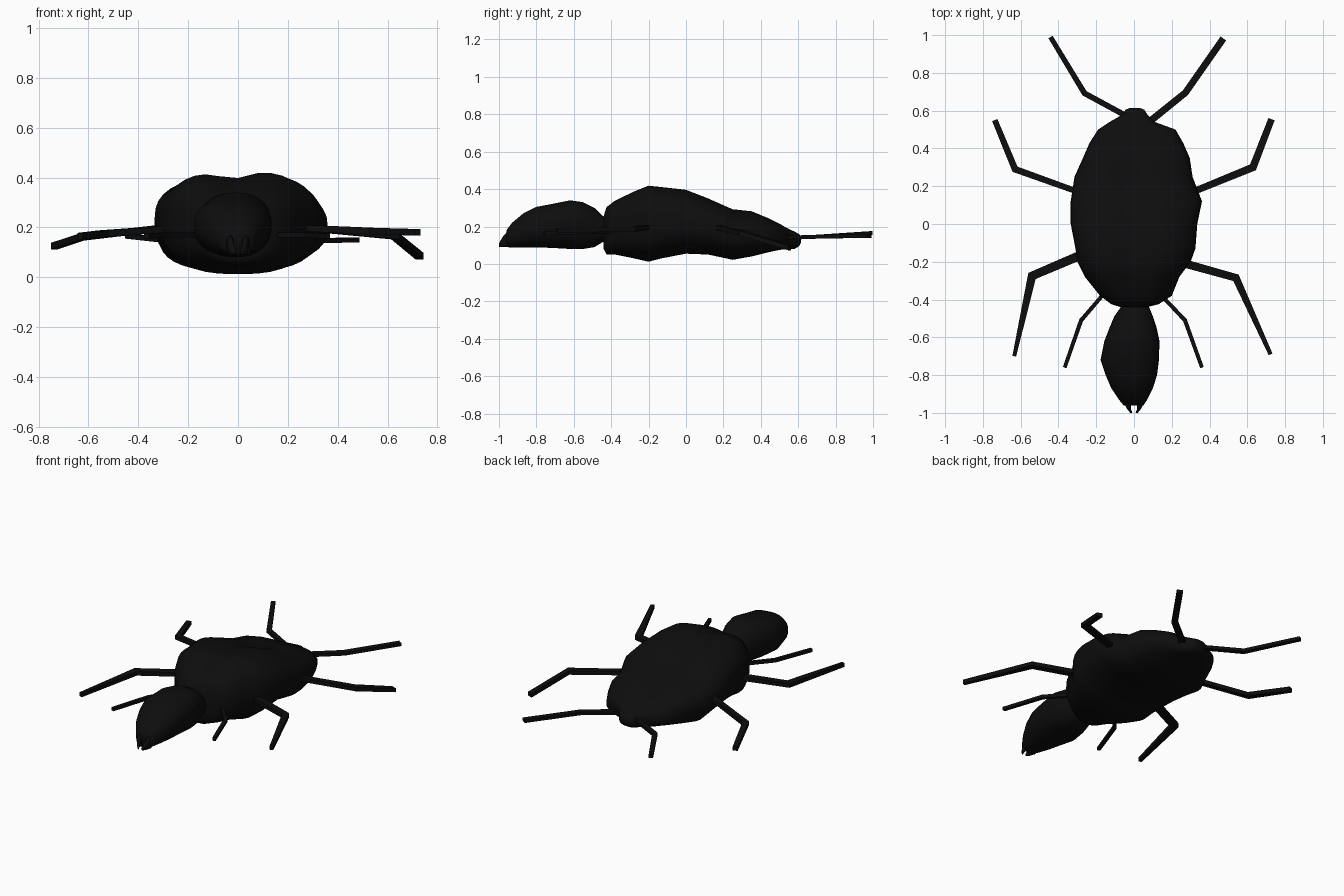
import bpy, bmesh, math
from mathutils import Vector

black = bpy.data.materials.new("matte_black")
black.diffuse_color = (0.004, 0.004, 0.004, 1)


def finish(name, bm, smooth=True):
    bmesh.ops.recalc_face_normals(bm, faces=bm.faces)
    me = bpy.data.meshes.new(name)
    bm.to_mesh(me)
    bm.free()
    me.materials.append(black)
    for p in me.polygons:
        p.use_smooth = smooth
    ob = bpy.data.objects.new(name, me)
    bpy.context.collection.objects.link(ob)
    return ob


def lump(name, stations, power, dip=0.0, sides=36):
    """Loft rounded sections: (y, left x, right x, bottom z, top z)."""
    bm = bmesh.new()
    rings = []
    for y, x0, x1, z0, z1 in stations:
        cx, cz, rx, rz = (x0 + x1) / 2, (z0 + z1) / 2, (x1 - x0) / 2, (z1 - z0) / 2
        ring = []
        for i in range(sides):
            a = math.tau * i / sides
            c, s = math.cos(a), math.sin(a)
            x = cx + rx * math.copysign(abs(c) ** (2 / power), c)
            z = cz + rz * math.copysign(abs(s) ** (2 / power), s)
            if s > 0:  # groove between the two humps of the back
                z -= dip * rz * math.exp(-((x + 0.02) / 0.09) ** 2)
            ring.append(bm.verts.new((x, y, z)))
        rings.append(ring)
    for a, b in zip(rings, rings[1:]):
        for i in range(sides):
            j = (i + 1) % sides
            bm.faces.new((a[i], a[j], b[j], b[i]))
    bm.faces.new(rings[0])
    bm.faces.new(rings[-1])
    return finish(name, bm)


def leg(name, points, widths, thick=0.026):
    """Square-section jointed leg along three points."""
    bm = bmesh.new()
    pts = [Vector(p) for p in points]
    rings = []
    for k, p in enumerate(pts):
        d0 = (pts[k] - pts[k - 1]).normalized() if k else (pts[1] - pts[0]).normalized()
        d1 = (pts[k + 1] - pts[k]).normalized() if k + 1 < len(pts) else d0
        d = (d0 + d1).normalized()
        side = d.cross(Vector((0, 0, 1))).normalized() * widths[k] / 2 / max(d.dot(d0), 0.6)
        up = Vector((0, 0, thick / 2))
        rings.append([bm.verts.new(p + side * a + up * b)
                      for a, b in ((1, 1), (-1, 1), (-1, -1), (1, -1))])
    for a, b in zip(rings, rings[1:]):
        for i in range(4):
            j = (i + 1) % 4
            bm.faces.new((a[i], a[j], b[j], b[i]))
    bm.faces.new(rings[0])
    bm.faces.new(rings[-1])
    return finish(name, bm, False)


# Broad abdomen, tapering to a small nub at the rear
lump("body", [
    (-0.44, -0.07, 0.07, 0.08, 0.27),
    (-0.425, -0.12, 0.13, 0.05, 0.32),
    (-0.38, -0.18, 0.20, 0.05, 0.35),
    (-0.28, -0.26, 0.24, 0.03, 0.40),
    (-0.20, -0.30, 0.30, 0.012, 0.43),
    (-0.13, -0.31, 0.325, 0.03, 0.42),
    (0.00, -0.335, 0.335, 0.055, 0.405),
    (0.12, -0.335, 0.36, 0.05, 0.355),
    (0.25, -0.315, 0.31, 0.022, 0.30),
    (0.35, -0.27, 0.295, 0.04, 0.288),
    (0.43, -0.235, 0.26, 0.06, 0.255),
    (0.50, -0.19, 0.22, 0.075, 0.22),
    (0.54, -0.13, 0.11, 0.08, 0.20),
    (0.58, -0.06, 0.07, 0.08, 0.18),
    (0.605, -0.045, 0.055, 0.095, 0.165),
    (0.615, -0.02, 0.03, 0.115, 0.145)], 2.6, 0.16)

# Pointed head
lump("head", [
    (-0.96, -0.055, 0.05, 0.09, 0.18),
    (-0.93, -0.08, 0.07, 0.088, 0.22),
    (-0.87, -0.12, 0.10, 0.088, 0.27),
    (-0.80, -0.15, 0.122, 0.088, 0.305),
    (-0.72, -0.177, 0.132, 0.086, 0.32),
    (-0.62, -0.157, 0.135, 0.08, 0.34),
    (-0.55, -0.13, 0.12, 0.08, 0.33),
    (-0.49, -0.105, 0.10, 0.09, 0.30),
    (-0.44, -0.07, 0.08, 0.12, 0.25),
    (-0.40, -0.06, 0.07, 0.14, 0.22)], 2.3)

# Two short jaws with a notch between them
for side, word in ((-1, "left"), (1, "right")):
    x0, x1 = sorted((side * 0.018, side * 0.052))
    t0, t1 = sorted((side * 0.008, side * 0.02))
    lump(word + "_jaw", [(-1.0, t0, t1, 0.092, 0.11),
                         (-0.98, *sorted((side * 0.016, side * 0.036)), 0.09, 0.145),
                         (-0.95, x0, x1, 0.09, 0.18)], 2.3, sides=12)

# Jointed legs, slightly uneven between the two sides
leg("left_feeler", [(-0.10, -0.30, 0.17), (-0.28, -0.51, 0.17), (-0.367, -0.76, 0.165)], (0.02, 0.022, 0.02), 0.02)
leg("right_feeler", [(0.09, -0.32, 0.17), (0.27, -0.51, 0.17), (0.36, -0.76, 0.165)], (0.02, 0.022, 0.02), 0.02)
leg("left_front_leg", [(-0.20, -0.13, 0.20), (-0.54, -0.275, 0.175), (-0.634, -0.70, 0.165)], (0.05, 0.045, 0.02))
leg("right_front_leg", [(0.20, -0.19, 0.20), (0.54, -0.285, 0.185), (0.723, -0.69, 0.18)], (0.045, 0.04, 0.022))
leg("left_middle_leg", [(-0.24, 0.15, 0.205), (-0.63, 0.29, 0.16), (-0.737, 0.55, 0.125)], (0.03, 0.035, 0.03))
leg("right_middle_leg", [(0.25, 0.145, 0.20), (0.63, 0.30, 0.165), (0.728, 0.555, 0.085)], (0.035, 0.04, 0.035))
leg("left_hind_leg", [(0.0, 0.55, 0.14), (-0.262, 0.692, 0.145), (-0.442, 0.99, 0.165)], (0.03, 0.03, 0.026), 0.02)
leg("right_hind_leg", [(0.03, 0.50, 0.14), (0.272, 0.695, 0.145), (0.473, 0.982, 0.15)], (0.038, 0.036, 0.036), 0.02)
